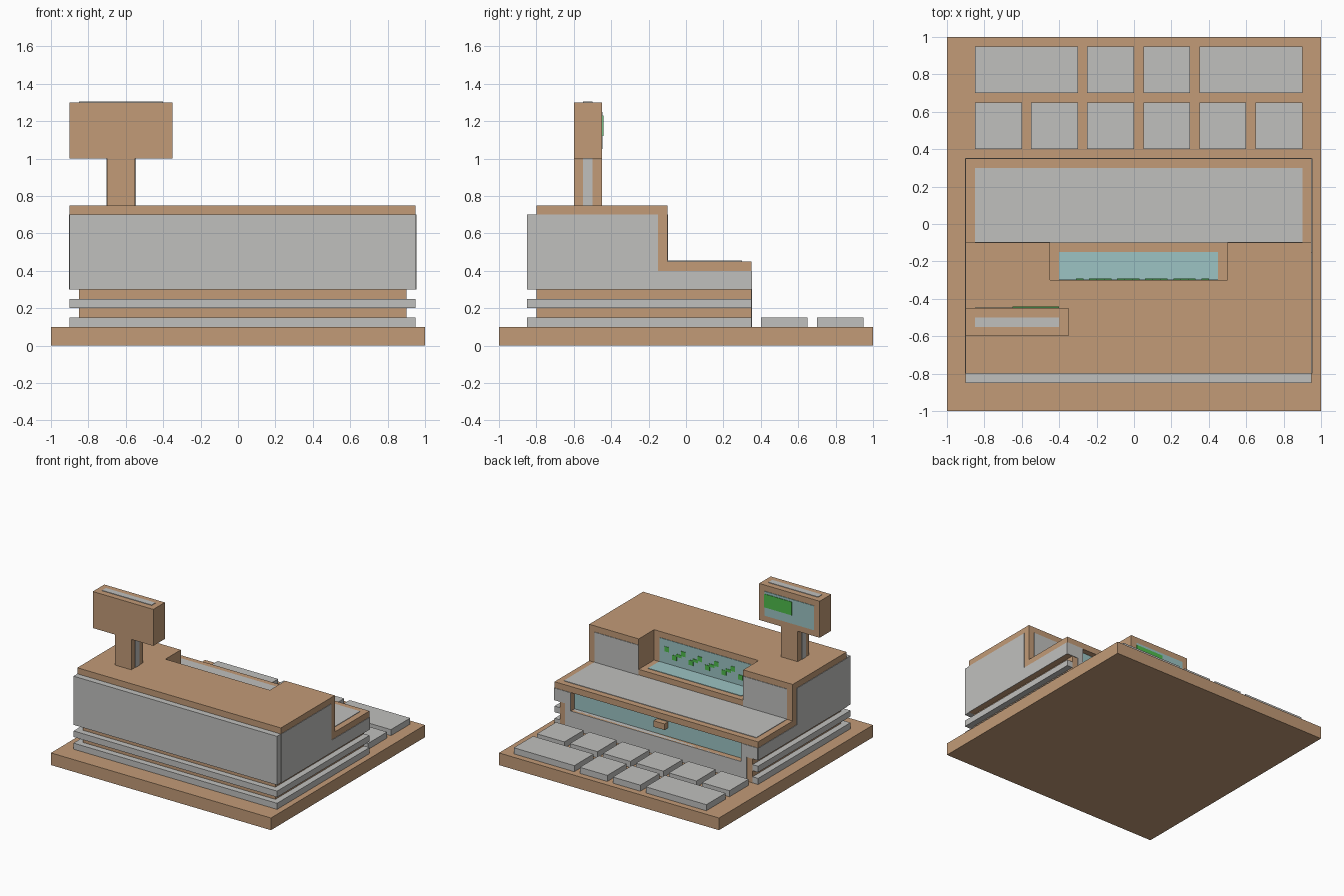
import bpy
import bmesh
import math
from mathutils import Vector

cube = bpy.data.objects.get("Cube")
if cube:
    bpy.data.objects.remove(cube, do_unlink=True)


def material(name, rgb):
    lin = [((c / 255 + 0.055) / 1.055) ** 2.4 for c in rgb] + [1.0]
    m = bpy.data.materials.new(name)
    m.use_nodes = True
    m.diffuse_color = lin
    bsdf = next(n for n in m.node_tree.nodes if n.type == 'BSDF_PRINCIPLED')
    bsdf.inputs["Base Color"].default_value = lin
    bsdf.inputs["Roughness"].default_value = 0.8
    return m


TAN = material("tan", (194, 155, 119))
GREY = material("light grey", (192, 192, 190))
TEAL = material("pale teal", (156, 195, 195))
GREEN = material("display green", (78, 188, 76))
T = 0.004  # thickness of painted plates


def finish(name, bm, mat):
    bmesh.ops.recalc_face_normals(bm, faces=bm.faces)
    me = bpy.data.meshes.new(name)
    bm.to_mesh(me)
    bm.free()
    me.materials.append(mat)
    ob = bpy.data.objects.new(name, me)
    bpy.context.collection.objects.link(ob)
    return ob


def add_box(bm, x, y, z):
    verts = bmesh.ops.create_cube(bm, size=1)["verts"]
    for v in verts:
        v.co = Vector([lo + (c + 0.5) * (hi - lo)
                       for c, (lo, hi) in zip(v.co, (x, y, z))])


def box(name, x, y, z, mat):
    bm = bmesh.new()
    add_box(bm, x, y, z)
    return finish(name, bm, mat)


def prism(name, profile, x0, x1, mat):
    """Extrude a (y, z) outline along x."""
    bm = bmesh.new()
    face = bm.faces.new([bm.verts.new((x0, y, z)) for y, z in profile])
    new = bmesh.ops.extrude_face_region(bm, geom=[face])["geom"]
    bmesh.ops.translate(bm, vec=(x1 - x0, 0, 0),
                        verts=[g for g in new if isinstance(g, bmesh.types.BMVert)])
    return finish(name, bm, mat)


def cut(ob, x, y, z):
    cutter = box("cutter", x, y, z, TAN)
    cutter.hide_render = True
    mod = ob.modifiers.new("cut", 'BOOLEAN')
    mod.operation = 'DIFFERENCE'
    mod.solver = 'EXACT'
    mod.object = cutter
    bpy.context.view_layer.objects.active = ob
    bpy.ops.object.modifier_apply(modifier=mod.name)
    bpy.data.objects.remove(cutter, do_unlink=True)


X0, X1 = -0.9, 0.95      # body width
BACK = 0.35              # drawer face

# Base board
box("base_board", (-1, 1), (-1, 1), (0, 0.1), TAN)

# Stepped body with display niche and drawer recess
body = prism("body", [(-0.8, 0.3), (BACK, 0.3), (BACK, 0.45), (-0.1, 0.45),
                      (-0.1, 0.75), (-0.8, 0.75)], X0, X1, TAN)
plinth = box("plinth", (-0.85, 0.9), (-0.8, BACK), (0.1, 0.3), TAN)
cut(body, (-0.45, 0.5), (-0.3, 0.2), (0.5, 0.9))
for ob in (body, plinth):
    cut(ob, (-0.75, 0.8), (0.3, 0.5), (0.25, 0.4))

# Grey slabs between the tan grooves, and the front panel
for i, z in enumerate((0.1, 0.2)):
    box(f"plinth_slab_{i + 1}", (X0, X1), (-0.85, BACK), (z, z + 0.05), GREY)
box("front_panel", (X0, X1), (-0.85, -0.8), (0.3, 0.7), GREY)

# Side panels follow the step
step = [(-0.8, 0.3), (BACK, 0.3), (BACK, 0.4), (-0.15, 0.4), (-0.15, 0.7), (-0.8, 0.7)]
prism("right_side_panel", step, X0 - T, X0, GREY)
prism("left_side_panel", step, X1, X1 + T, GREY)

# Shelf top and the panels beside the niche
box("shelf_panel", (-0.85, 0.9), (-0.1, 0.3), (0.45, 0.45 + T), GREY)
for name, x in (("right", (-0.85, -0.45)), ("left", (0.5, 0.9))):
    box(f"{name}_niche_panel", x, (-0.1, -0.1 + T), (0.45, 0.7), GREY)

# Drawer surround, drawer and knob
bm = bmesh.new()
add_box(bm, (-0.8, 0.85), (BACK, BACK + T), (0.1, 0.25))
for a, b, c in ((-0.75, -0.8, X0), (0.8, 0.85, X1)):
    add_box(bm, sorted((a, b)), (BACK, BACK + T), (0.25, 0.3))
    add_box(bm, sorted((a, c)), (BACK, BACK + T), (0.3, 0.4))
finish("drawer_surround", bm, GREY)
box("drawer_front", (-0.75, 0.8), (0.3, 0.3 + T), (0.25, 0.4), TEAL)
box("drawer_knob", (-0.05, 0.05), (0.3, BACK), (0.32, 0.37), TAN)

# Niche display: floor, back wall and zigzag readout
box("niche_floor", (-0.4, 0.45), (-0.3, -0.15), (0.5, 0.5 + T), TEAL)
box("niche_screen", (-0.4, 0.45), (-0.3, -0.3 + T), (0.5, 0.7), TEAL)
bm = bmesh.new()
yr = (-0.3, -0.3 + 2 * T)
points = []
for i in range(5):
    points += [(0.38 - 0.15 * i, 0.622), (0.31 - 0.15 * i, 0.57)]
for x, z in points:
    add_box(bm, (x - 0.02, x + 0.02), yr, (z - 0.02, z + 0.02))
for (xa, za), (xb, zb) in zip(points[1::2], points[2::2]):
    xm, zm = (xa + xb) / 2, (za + zb) / 2
    add_box(bm, (xm - 0.024, xm + 0.024), yr, (zm - 0.012, zm + 0.012))
finish("niche_readout", bm, GREEN)

# Pole with side strips
box("pole", (-0.7, -0.55), (-0.6, -0.45), (0.75, 1.0), TAN)
for name, x in (("right", (-0.7 - T, -0.7)), ("left", (-0.55, -0.55 + T))):
    box(f"{name}_pole_strip", x, (-0.55, -0.5), (0.75, 1.0), GREY)

# Raised display
box("display_case", (-0.9, -0.35), (-0.6, -0.45), (1.0, 1.3), TAN)
box("display_top_strip", (-0.85, -0.4), (-0.55, -0.5), (1.3, 1.3 + T), GREY)
box("display_screen", (-0.85, -0.4), (-0.45, -0.45 + T), (1.05, 1.25), TEAL)
box("display_readout", (-0.65, -0.4), (-0.45, -0.45 + 2 * T), (1.12, 1.23), GREEN)

# Keys
rows = [((0.4, 0.65), [(-0.85 + 0.3 * i, -0.6 + 0.3 * i) for i in range(6)]),
        ((0.7, 0.95), [(-0.85, -0.3), (-0.25, 0), (0.05, 0.3), (0.35, 0.9)])]
for r, (y, spans) in enumerate(rows):
    for k, x in enumerate(spans):
        box(f"key_{r + 1}_{k + 1}", x, y, (0.1, 0.15), GREY)
